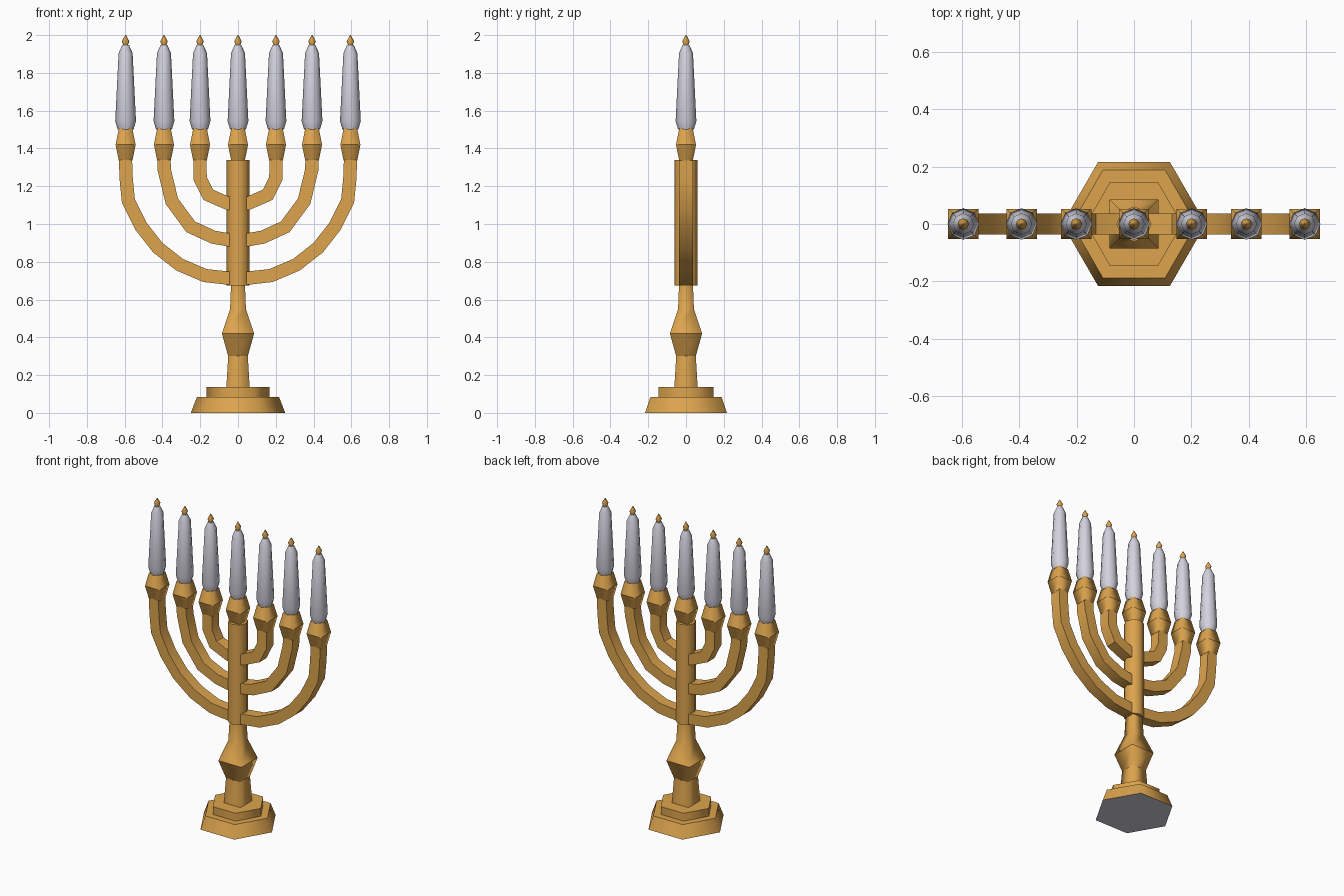
import bpy, bmesh, math
from mathutils import Vector

if "Cube" in bpy.data.objects:
    bpy.data.objects.remove(bpy.data.objects["Cube"], do_unlink=True)


def material(name, rgb):
    m = bpy.data.materials.new(name)
    m.use_nodes = True
    m.diffuse_color = (*rgb, 1)
    m.node_tree.nodes["Principled BSDF"].inputs["Base Color"].default_value = (*rgb, 1)
    return m


GOLD = material("gold", (0.72, 0.37, 0.075))
SILVER = material("silver wax", (0.65, 0.645, 0.73))


def finish(name, bm, mats):
    bmesh.ops.recalc_face_normals(bm, faces=bm.faces)
    mesh = bpy.data.meshes.new(name)
    bm.to_mesh(mesh)
    bm.free()
    for m in mats:
        mesh.materials.append(m)
    ob = bpy.data.objects.new(name, mesh)
    bpy.context.collection.objects.link(ob)
    return ob


def loft(bm, rings):
    """Skin a list of vertex rings and cap both ends."""
    n = len(rings[0])
    for a, b in zip(rings, rings[1:]):
        for i in range(n):
            j = (i + 1) % n
            bm.faces.new((a[i], a[j], b[j], b[i])).smooth = True
    return [bm.faces.new(rings[0]), bm.faces.new(rings[-1])]


def turned(name, profile, sides, mats, x=0, sharp=()):
    """Upright part from (radius, z) pairs; four-sided parts use half-widths."""
    bm = bmesh.new()
    square = sides == 4
    grow = math.sqrt(2) if square else 1
    turn = math.pi / 4 if square else 0
    rings = []
    for r, z in profile:
        angles = [turn + math.tau * i / sides for i in range(sides)]
        rings.append([bm.verts.new((x + grow * r * math.cos(a), grow * r * math.sin(a), z))
                      for a in angles])
    loft(bm, rings)
    for k in {0, len(rings) - 1, *sharp}:
        for i in range(sides):
            bm.edges.get((rings[k][i], rings[k][(i + 1) % sides])).smooth = False
    return finish(name, bm, mats)


def branch(name, half, wide=0.037, thick=0.035):
    """Square bar swept along a U, given the +x half from tip to centre."""
    pts = [Vector((x, z)) for x, z in half]
    pts += [Vector((-x, z)) for x, z in reversed(half[:-1])]
    bm = bmesh.new()
    rings = []
    for i, p in enumerate(pts):
        before = (p - pts[i - 1]).normalized() if i else Vector((0, -1))
        after = (pts[i + 1] - p).normalized() if i < len(pts) - 1 else Vector((0, 1))
        d = (before + after).normalized()
        out = Vector((d.y, -d.x)) * thick / max(d.dot(before), 0.5)
        rings.append([bm.verts.new((p.x + s * out.x, t * wide, p.y + s * out.y))
                      for s, t in ((1, 1), (1, -1), (-1, -1), (-1, 1))])
    loft(bm, rings)
    ob = finish(name, bm, [GOLD])
    bpy.ops.object.select_all(action='DESELECT')
    ob.select_set(True)
    bpy.context.view_layer.objects.active = ob
    bpy.ops.object.shade_smooth_by_angle(angle=math.radians(40))


# Stepped hexagonal foot with a pale underside
foot = turned("foot", [(0.25, 0), (0.217, 0.085), (0.168, 0.085), (0.168, 0.137)],
              6, [GOLD, SILVER], sharp=(1, 2))
for f in foot.data.polygons:
    if f.normal.z < -0.9:
        f.material_index = 1

# Square stem with a knop, and the round column above it
turned("stem", [(0.062, 0.13), (0.052, 0.3), (0.085, 0.42), (0.042, 0.55), (0.036, 0.7)],
       4, [GOLD], sharp=(1, 2))
turned("column", [(0.061, 0.675), (0.061, 1.34)], 8, [GOLD])

# Nested U-shaped branches
branch("outer_branch", [(0.596, 1.35), (0.592, 1.24), (0.58, 1.12), (0.515, 0.99),
                        (0.425, 0.875), (0.31, 0.785), (0.175, 0.727), (0, 0.708)])
branch("middle_branch", [(0.392, 1.35), (0.39, 1.285), (0.35, 1.12), (0.25, 0.985),
                         (0.13, 0.93), (0, 0.908)])
branch("inner_branch", [(0.202, 1.35), (0.2, 1.24), (0.158, 1.155), (0.055, 1.11), (0, 1.1)])

# Cup, candle and flame on every branch tip and on the column
for n, x in enumerate((-0.595, -0.392, -0.201, 0, 0.201, 0.392, 0.595), 1):
    turned(f"cup_{n}", [(0.036, 1.335), (0.053, 1.42), (0.036, 1.505)], 4, [GOLD], x, sharp=(1,))
    turned(f"candle_{n}", [(0.042, 1.5), (0.055, 1.545), (0.037, 1.905), (0.018, 1.947)],
           8, [SILVER], x)
    turned(f"flame_{n}", [(0.009, 1.94), (0.02, 1.967), (0.002, 2.0)], 8, [GOLD], x)
